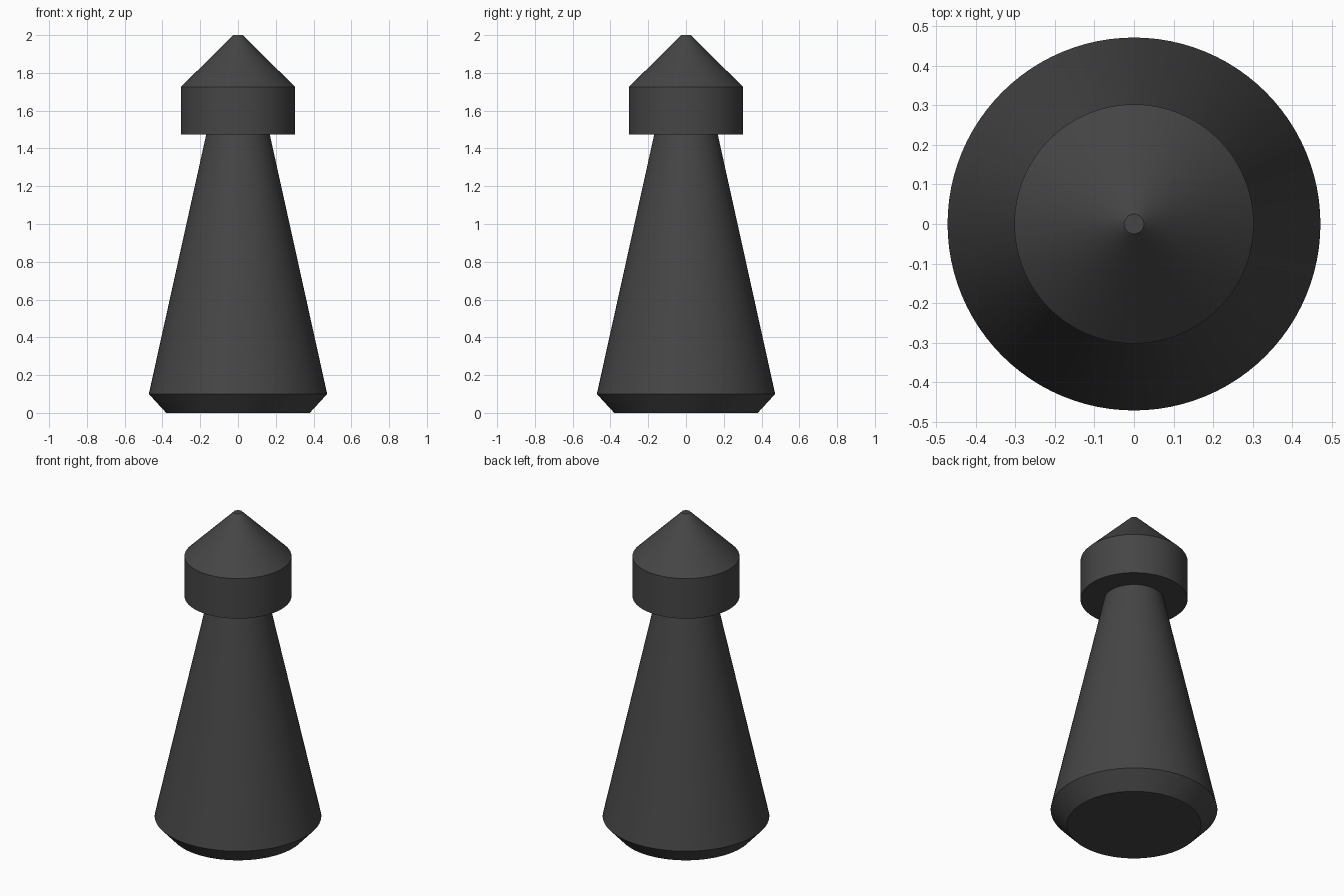
import bpy
import bmesh
import math

if "Cube" in bpy.data.objects:
    bpy.data.objects.remove(bpy.data.objects["Cube"])

SEGMENTS = 96

charcoal = bpy.data.materials.new("charcoal")
charcoal.diffuse_color = (0.06, 0.06, 0.06, 1.0)
charcoal.use_nodes = True
charcoal.node_tree.nodes["Principled BSDF"].inputs["Base Color"].default_value = charcoal.diffuse_color


def turned_part(name, profile):
    """Turn a (radius, height) profile around z, with flat caps at both ends."""
    bm = bmesh.new()
    rings = []
    for radius, z in profile:
        rings.append([bm.verts.new((radius * math.cos(2 * math.pi * i / SEGMENTS),
                                    radius * math.sin(2 * math.pi * i / SEGMENTS), z))
                      for i in range(SEGMENTS)])
    for low, high in zip(rings, rings[1:]):
        for i in range(SEGMENTS):
            j = (i + 1) % SEGMENTS
            bm.faces.new((low[i], low[j], high[j], high[i]))
    bm.faces.new(rings[0][::-1])
    bm.faces.new(rings[-1])
    mesh = bpy.data.meshes.new(name)
    bm.to_mesh(mesh)
    bm.free()
    mesh.materials.append(charcoal)
    obj = bpy.data.objects.new(name, mesh)
    bpy.context.collection.objects.link(obj)
    # Round sides smooth, rims sharp
    bpy.ops.object.select_all(action='DESELECT')
    obj.select_set(True)
    bpy.context.view_layer.objects.active = obj
    bpy.ops.object.shade_smooth_by_angle(angle=math.radians(30))
    return obj


# Tapered body with a chamfered foot
turned_part("body", [(0.38, 0.0), (0.472, 0.1), (0.168, 1.475)])

# Collar with a conical, blunt-tipped top
turned_part("head", [(0.303, 1.475), (0.303, 1.725), (0.025, 2.0)])
